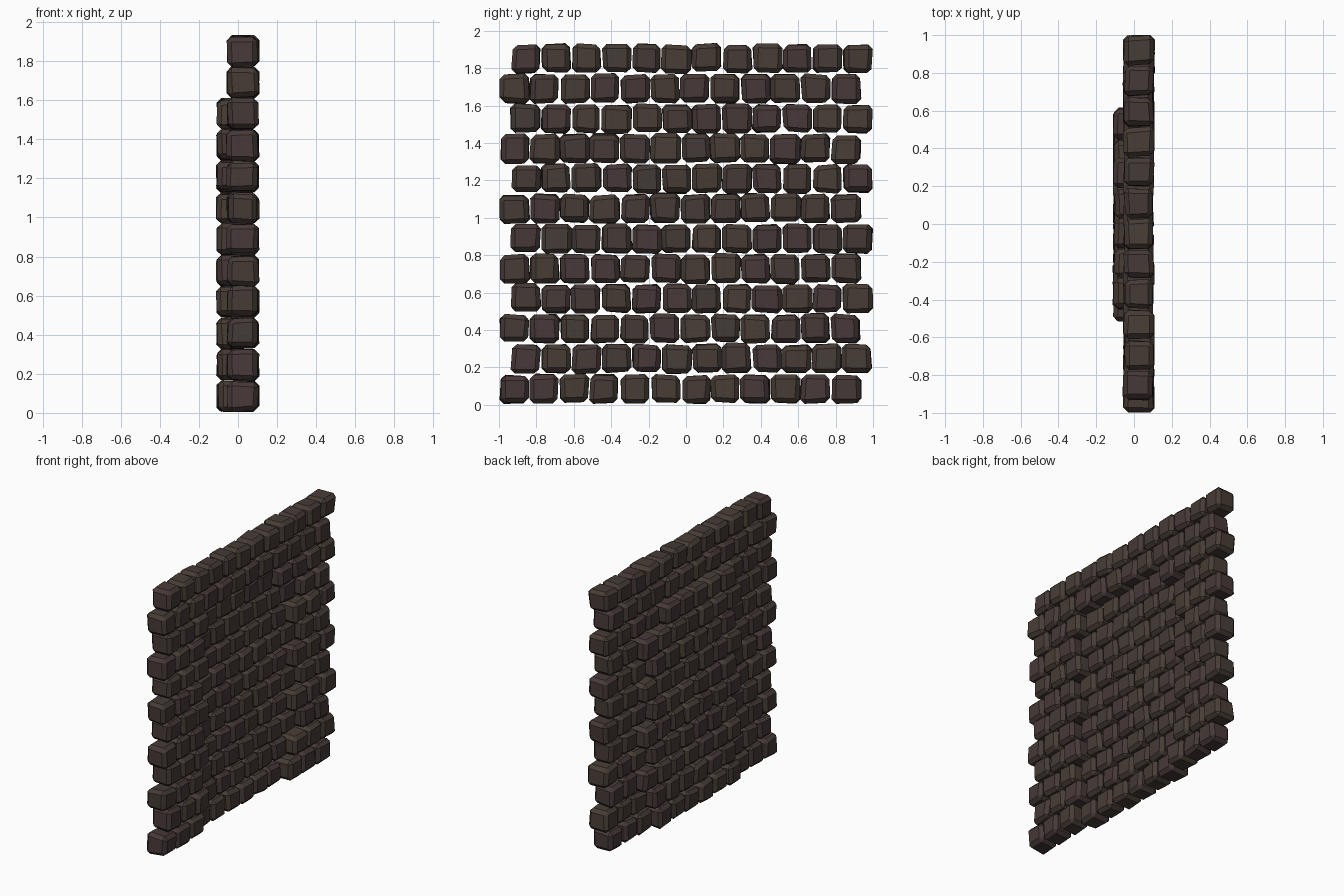
import bpy, bmesh, random
from mathutils import Vector

if "Cube" in bpy.data.objects:
    bpy.data.objects.remove(bpy.data.objects["Cube"])

random.seed(4)
PITCH, ROWS, COLS = 0.161, 12, 12
HALF = Vector((0.078, 0.0765, 0.0755))   # half size of one stone
JIT = 0.0085                           # corner irregularity

# three slightly different dark brown stone tones
tones = [(0.060, 0.043, 0.037, 1), (0.064, 0.046, 0.036, 1), (0.062, 0.041, 0.039, 1)]
mats = []
for i, c in enumerate(tones):
    m = bpy.data.materials.new(f"stone_tone_{i + 1}")
    m.diffuse_color = c
    m.use_nodes = True
    m.node_tree.nodes["Principled BSDF"].inputs["Base Color"].default_value = m.diffuse_color
    mats.append(m)


def add_stone(bm, centre):
    """Cube with uneven corners; the bevel comes later for all stones."""
    verts = bmesh.ops.create_cube(bm, size=2)["verts"]
    for v in verts:
        j = Vector([random.uniform(-JIT, JIT) for _ in range(3)])
        v.co = Vector(a * b for a, b in zip(v.co, HALF)) + j + centre
    tone = random.randrange(3)
    for f in {f for v in verts for f in v.link_faces}:
        f.material_index = tone


def recessed_columns(row):
    """Columns that form the set-back doorway in a given row."""
    if row > 9:
        return range(0)
    if row == 9:
        return range(3, 8)
    if row == 0 or row % 2:
        return range(3, 9)
    return range(3, 10)


def finish(bm, name):
    bmesh.ops.bevel(bm, geom=bm.edges[:], offset=0.024, segments=1,
                    affect='EDGES', profile=0.5, material=-1)
    me = bpy.data.meshes.new(name)
    bm.to_mesh(me)
    bm.free()
    for m in mats:
        me.materials.append(m)
    bpy.context.collection.objects.link(bpy.data.objects.new(name, me))


# wall stones in running bond, with the doorway filling set back
wall, door = bmesh.new(), bmesh.new()
for r in range(ROWS):
    start = -0.855 if r % 2 else -0.917
    for c in range(COLS):
        inside = c in recessed_columns(r)
        x = -0.028 if inside else 0.025
        y = start + c * PITCH + random.uniform(-0.003, 0.003)
        z = 0.086 + r * 0.1605 + random.uniform(-0.003, 0.003)
        add_stone(door if inside else wall, Vector((x, y, z)))
finish(wall, "wall_stones")
finish(door, "doorway_fill_stones")
